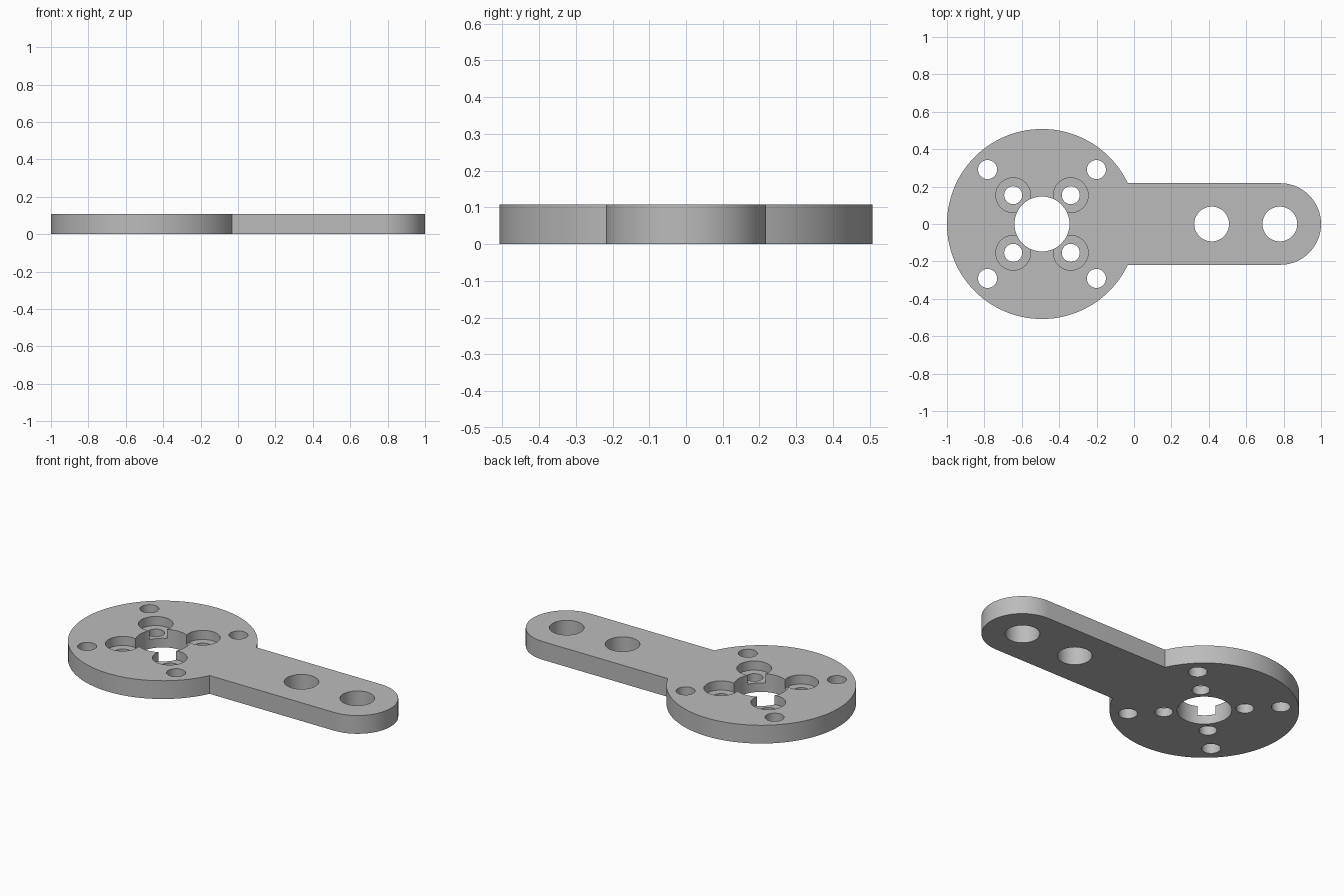
import bpy, bmesh, math

if "Cube" in bpy.data.objects:
    bpy.data.objects.remove(bpy.data.objects["Cube"], do_unlink=True)

THICK = 0.108
HUB_X, HUB_R = -0.492, 0.508
ARM_R = 0.218
TIP_X = 1 - ARM_R

grey = bpy.data.materials.new("plain grey")
grey.use_nodes = True
COLOUR = (0.5, 0.5, 0.5, 1)
grey.diffuse_color = COLOUR
grey.node_tree.nodes["Principled BSDF"].inputs["Base Color"].default_value = COLOUR


def arc(cx, r, start, end, n):
    """Points along an arc centred on the x axis."""
    angles = [start + (end - start) * i / n for i in range(n + 1)]
    return [(cx + r * math.cos(a), r * math.sin(a)) for a in angles]


def make_prism(name, outline, z0, z1):
    bm = bmesh.new()
    base = bm.faces.new([bm.verts.new((x, y, z0)) for x, y in outline])
    top = bmesh.ops.extrude_face_region(bm, geom=[base])["geom"]
    moved = [v for v in top if isinstance(v, bmesh.types.BMVert)]
    bmesh.ops.translate(bm, verts=moved, vec=(0, 0, z1 - z0))
    bmesh.ops.recalc_face_normals(bm, faces=bm.faces)
    mesh = bpy.data.meshes.new(name)
    bm.to_mesh(mesh)
    bm.free()
    mesh.materials.append(grey)
    obj = bpy.data.objects.new(name, mesh)
    bpy.context.collection.objects.link(obj)
    return obj


# Round hub and round-ended arm in one outline
join = math.asin(ARM_R / HUB_R)
outline = arc(HUB_X, HUB_R, join, 2 * math.pi - join, 96)
outline += arc(TIP_X, ARM_R, -math.pi / 2, math.pi / 2, 40)
plate = make_prism("lever_plate", outline, 0, THICK)
bpy.context.view_layer.objects.active = plate
plate.select_set(True)


def drill(x, y, r, floor=-0.05, n=48):
    """Cut a round hole from the top down to the floor height."""
    circle = [(x + px, y + py) for px, py in arc(0, r, 0, 2 * math.pi, n)[:-1]]
    cutter = make_prism("hole_cutter", circle, floor, THICK + 0.05)
    cutter.hide_render = True
    cut = plate.modifiers.new("hole", "BOOLEAN")
    cut.operation = "DIFFERENCE"
    cut.solver = "EXACT"
    cut.object = cutter
    bpy.ops.object.modifier_apply(modifier=cut.name)
    bpy.data.objects.remove(cutter, do_unlink=True)


# Shaft bore and the two arm holes
drill(HUB_X, 0, 0.147, n=64)
for x in (0.415, 0.78):
    drill(x, 0, 0.093)

# Four outer holes and four counterbored inner holes
for sx in (-1, 1):
    for sy in (-1, 1):
        drill(HUB_X + sx * 0.291, sy * 0.291, 0.051)
        drill(HUB_X + sx * 0.154, sy * 0.154, 0.093, floor=THICK / 2)
        drill(HUB_X + sx * 0.154, sy * 0.154, 0.048)

bpy.ops.object.shade_smooth_by_angle(angle=math.radians(30))
